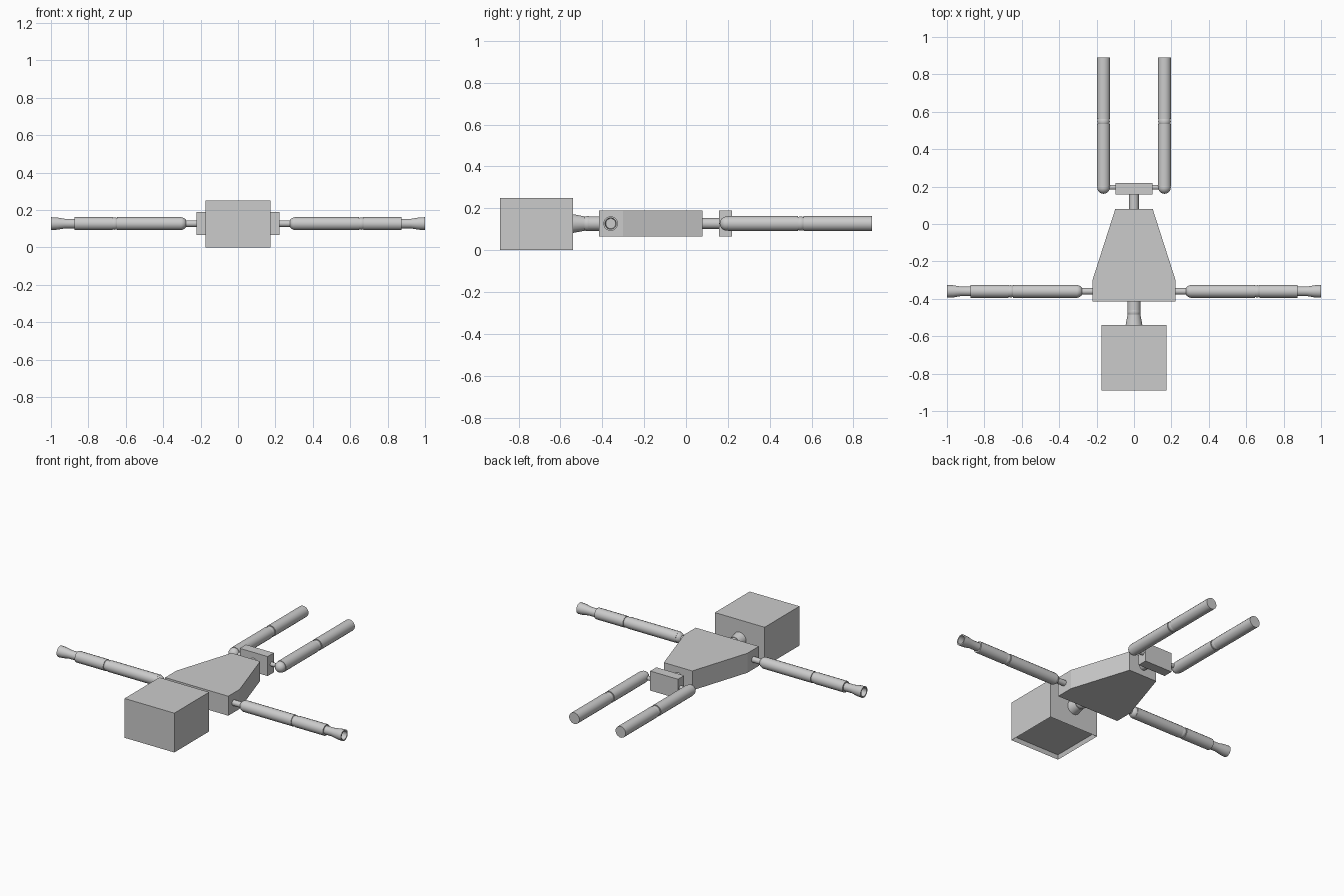
import bpy, bmesh, math
from mathutils import Vector

if "Cube" in bpy.data.objects:
    bpy.data.objects.remove(bpy.data.objects["Cube"])

Z = 0.127      # height of the limb axes
SIDES = 16


def finish(name, bm, smooth=True):
    bmesh.ops.recalc_face_normals(bm, faces=bm.faces)
    mesh = bpy.data.meshes.new(name)
    bm.to_mesh(mesh)
    bm.free()
    ob = bpy.data.objects.new(name, mesh)
    bpy.context.collection.objects.link(ob)
    if smooth:
        bpy.ops.object.select_all(action='DESELECT')
        ob.select_set(True)
        bpy.context.view_layer.objects.active = ob
        bpy.ops.object.shade_smooth_by_angle(angle=math.radians(35))
    return ob


def box(name, x, y, z):
    bm = bmesh.new()
    bmesh.ops.create_cube(bm, size=1)
    for v in bm.verts:
        v.co = [lo + (c + 0.5) * (hi - lo) for c, (lo, hi) in zip(v.co, (x, y, z))]
    return bm


def turned(name, origin, axis, profile):
    """Round part: (distance along axis, radius) pairs, capped at both ends."""
    bm = bmesh.new()
    rot = Vector((0, 0, 1)).rotation_difference(Vector(axis))
    rings = []
    for t, r in profile:
        ring = []
        for i in range(SIDES):
            a = math.tau * (i + 0.5) / SIDES
            p = Vector((r * math.cos(a), r * math.sin(a), t))
            ring.append(bm.verts.new(Vector(origin) + rot @ p))
        rings.append(ring)
    for a, b in zip(rings, rings[1:]):
        for i in range(SIDES):
            j = (i + 1) % SIDES
            bm.faces.new((a[i], a[j], b[j], b[i]))
    bm.faces.new(rings[0])
    bm.faces.new(rings[-1])
    return finish(name, bm)


def ball(name, centre, r):
    bm = bmesh.new()
    bmesh.ops.create_uvsphere(bm, u_segments=SIDES, v_segments=10, radius=r)
    bmesh.ops.translate(bm, verts=bm.verts, vec=centre)
    return finish(name, bm)


# Head with a shallow recess underneath
bm = box("head", (-0.175, 0.175), (-0.89, -0.54), (0, 0.25))
bm.normal_update()
under = min(bm.faces, key=lambda f: f.calc_center_median().z)
bmesh.ops.inset_region(bm, faces=[under], thickness=0.012)
bmesh.ops.translate(bm, verts=under.verts, vec=(0, 0, 0.025))
finish("head", bm, False)

# Torso: tapered outline extruded upward
bm = bmesh.new()
outline = [(-0.1, 0.08), (-0.222, -0.3), (-0.222, -0.415),
           (0.222, -0.415), (0.222, -0.3), (0.1, 0.08)]
base = bm.faces.new([bm.verts.new((x, y, 0.065)) for x, y in outline])
top = bmesh.ops.extrude_face_region(bm, geom=[base])["geom"]
bmesh.ops.translate(bm, vec=(0, 0, 0.124),
                    verts=[g for g in top if isinstance(g, bmesh.types.BMVert)])
finish("torso", bm, False)

# Pelvis and waist
finish("pelvis", box("pelvis", (-0.098, 0.098), (0.158, 0.22), (0.065, 0.189)), False)
turned("waist", (0, 0, Z), (0, 1, 0), [(0.078, 0.026), (0.16, 0.026)])

# Neck
turned("neck_lower", (0, 0, Z), (0, -1, 0), [(0.41, 0.035), (0.465, 0.035)])
ball("neck_joint", (0, -0.47, Z), 0.036)
turned("neck_upper", (0, 0, Z), (0, -1, 0), [(0.485, 0.035), (0.542, 0.046)])

for side, s in (("left", 1), ("right", -1)):
    # Arm, from shoulder to cupped hand
    o, d = (0, -0.36, Z), (s, 0, 0)
    turned(side + "_shoulder_pin", o, d, [(0.22, 0.018), (0.3, 0.018)])
    ball(side + "_shoulder", (s * 0.306, -0.36, Z), 0.034)
    turned(side + "_upper_arm", o, d, [(0.302, 0.035), (0.648, 0.035)])
    ball(side + "_elbow", (s * 0.66, -0.36, Z), 0.033)
    turned(side + "_forearm", o, d, [(0.672, 0.035), (0.873, 0.035)])
    turned(side + "_hand", o, d, [(0.87, 0.026), (0.925, 0.026), (0.965, 0.033),
                                  (1.0, 0.035), (1.0, 0.027), (0.955, 0.024)])
    # Leg, from hip to flat end
    o, d = (s * 0.163, 0, Z), (0, 1, 0)
    turned(side + "_hip_pin", (0, 0.196, Z), (s, 0, 0), [(0.096, 0.013), (0.16, 0.013)])
    ball(side + "_hip", (s * 0.163, 0.195, Z), 0.034)
    turned(side + "_thigh", o, d, [(0.2, 0.036), (0.535, 0.036)])
    ball(side + "_knee", (s * 0.163, 0.548, Z), 0.034)
    turned(side + "_shin", o, d, [(0.561, 0.036), (0.89, 0.036)])
